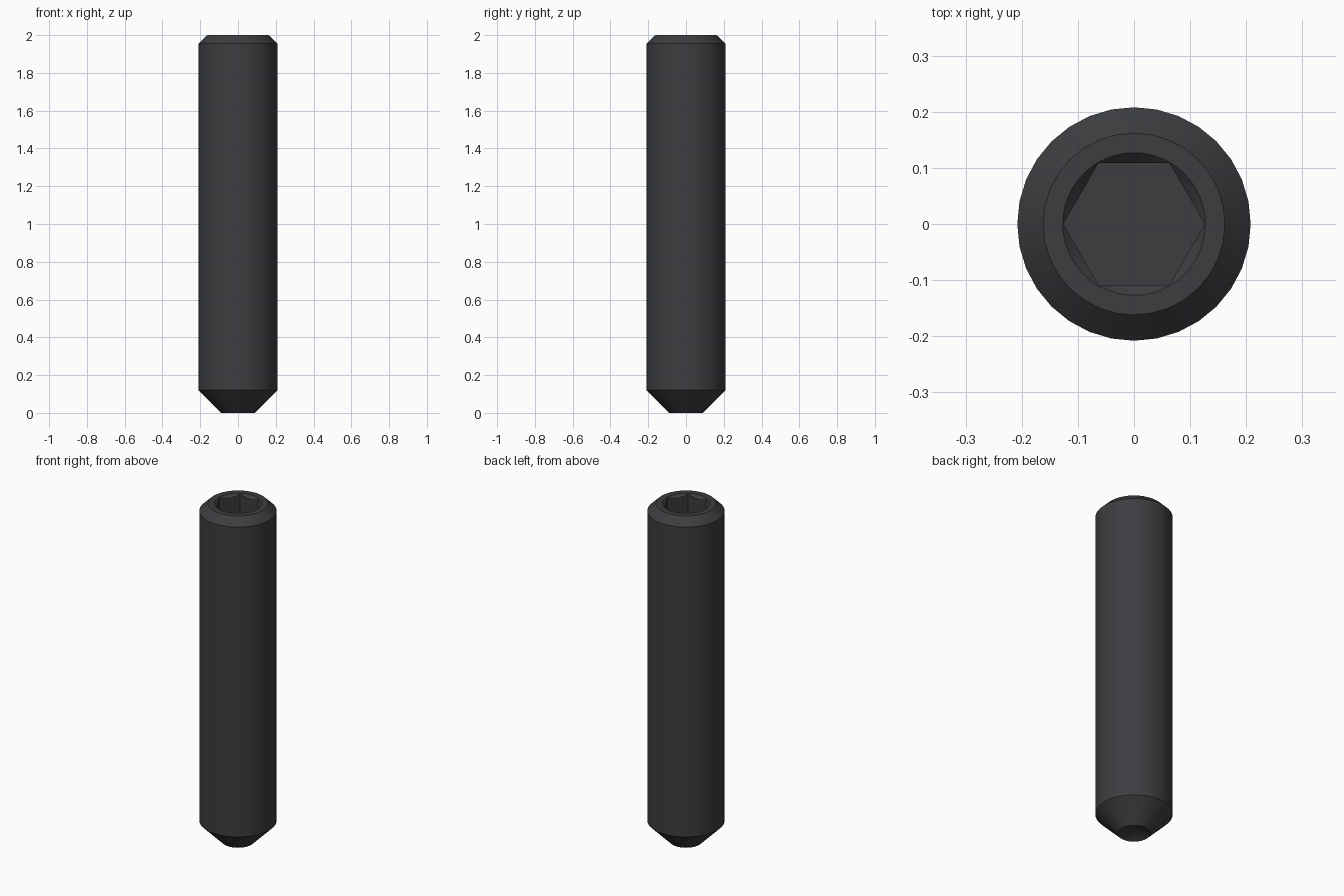
import bpy, bmesh
from math import pi, sin, cos

if "Cube" in bpy.data.objects:
    bpy.data.objects.remove(bpy.data.objects["Cube"])


def lathe(name, profile, sides):
    """Revolve (radius, z) points about z; radius 0 closes to a single point."""
    bm = bmesh.new()
    rings = []
    for r, z in profile:
        n = 1 if r == 0 else sides
        rings.append([bm.verts.new((r * cos(2 * pi * i / sides), r * sin(2 * pi * i / sides), z))
                      for i in range(n)])
    for a, b in zip(rings, rings[1:]):
        for i in range(sides):
            j = (i + 1) % sides
            quad = [a[i % len(a)], a[j % len(a)], b[j % len(b)], b[i % len(b)]]
            bm.faces.new(list(dict.fromkeys(quad)))
    # flat caps on open ends
    for ring in (rings[0], rings[-1]):
        if len(ring) > 1:
            bm.faces.new(ring)
    bmesh.ops.recalc_face_normals(bm, faces=bm.faces)
    mesh = bpy.data.meshes.new(name)
    bm.to_mesh(mesh)
    bm.free()
    obj = bpy.data.objects.new(name, mesh)
    bpy.context.collection.objects.link(obj)
    return obj


# Screw body: cup point, bevelled tip, shank, top chamfer
body = lathe("set_screw", [(0, 0.05), (0.088, 0), (0.208, 0.12), (0.208, 1.955), (0.162, 2.0)], 32)
steel = bpy.data.materials.new("black_steel")
steel.diffuse_color = (0.045, 0.047, 0.051, 1)
steel.use_nodes = True
steel.node_tree.nodes["Principled BSDF"].inputs["Base Color"].default_value = steel.diffuse_color
body.data.materials.append(steel)

# Hex socket and its conical lead-in
hex_cutter = lathe("hex_socket_cutter", [(0.126, 1.74), (0.126, 2.1)], 6)
lead_cutter = lathe("lead_in_cutter", [(0.067, 1.94), (0.147, 2.02)], 48)
for cutter in (hex_cutter, lead_cutter):
    cutter.data.materials.append(steel)
    mod = body.modifiers.new(cutter.name, 'BOOLEAN')
    mod.operation = 'DIFFERENCE'
    mod.solver = 'EXACT'
    mod.object = cutter

# Apply the cuts and remove the cutters
bpy.context.view_layer.objects.active = body
body.select_set(True)
for mod in list(body.modifiers):
    bpy.ops.object.modifier_apply(modifier=mod.name)
for cutter in (hex_cutter, lead_cutter):
    bpy.data.objects.remove(cutter)
bpy.ops.object.shade_smooth_by_angle(angle=pi / 9)
